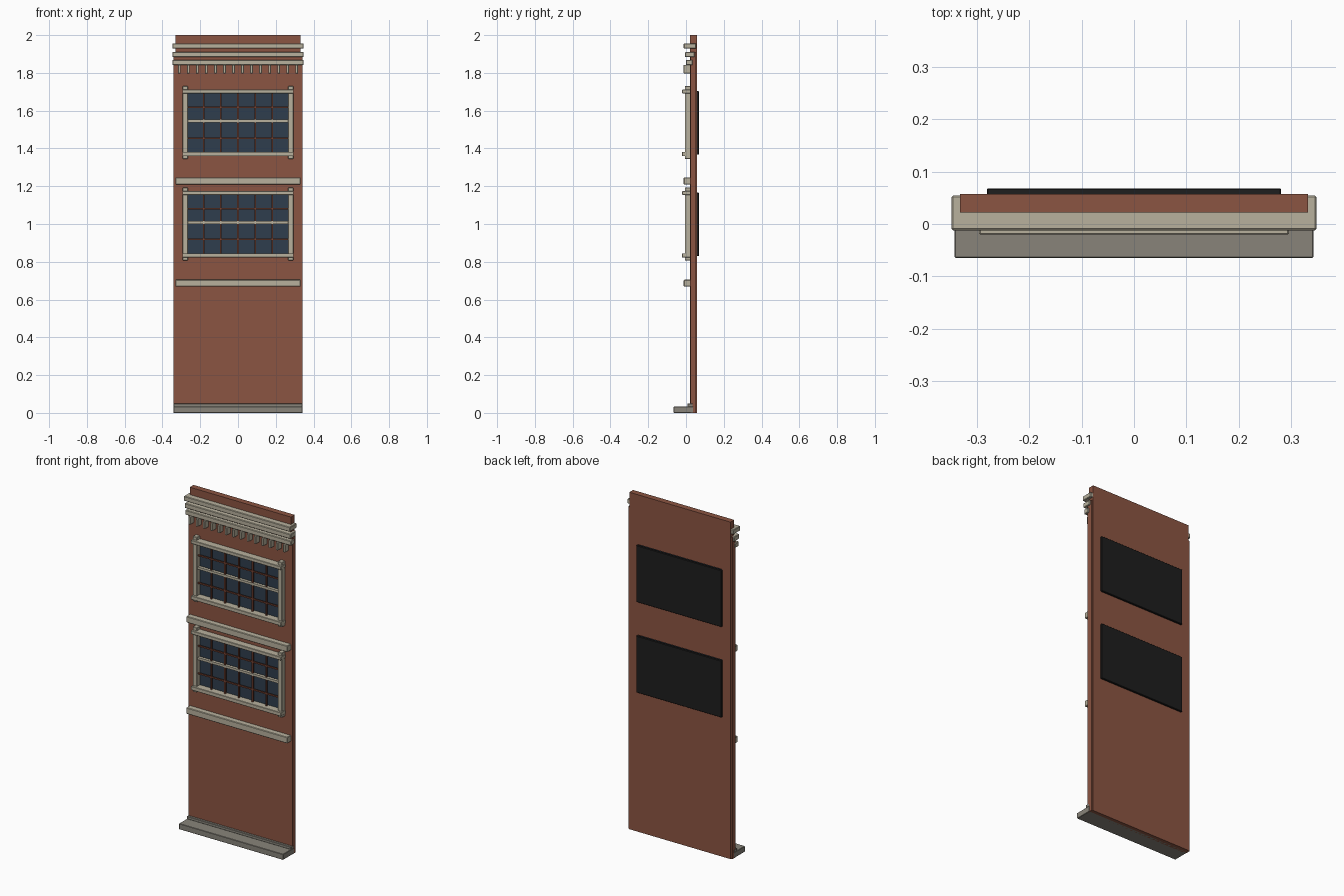
import bpy

if "Cube" in bpy.data.objects:
    bpy.data.objects.remove(bpy.data.objects["Cube"], do_unlink=True)


def material(name, r, g, b):
    m = bpy.data.materials.new(name)
    m.use_nodes = True
    m.diffuse_color = (r, g, b, 1)
    node = next(n for n in m.node_tree.nodes if n.type == "BSDF_PRINCIPLED")
    node.inputs["Base Color"].default_value = (r, g, b, 1)
    node.inputs["Roughness"].default_value = 0.8
    return m


BRICK = material("brick red", 0.26, 0.09, 0.054)
STONE = material("pale stone", 0.48, 0.44, 0.34)
PLINTH = material("grey stone", 0.246, 0.231, 0.195)
GLASS = material("dark blue glass", 0.028, 0.048, 0.074)
BLACK = material("black backing", 0.013, 0.013, 0.013)
MUNTIN = material("dark red paint", 0.18, 0.055, 0.032)


def box(name, mat, x, y, z, bevel=0.0):
    """Box from (low, high) ranges on each axis."""
    bpy.ops.mesh.primitive_cube_add(size=1, location=[sum(r) / 2 for r in (x, y, z)])
    ob = bpy.context.object
    ob.name = name
    ob.scale = [r[1] - r[0] for r in (x, y, z)]
    bpy.ops.object.transform_apply(location=False, rotation=False, scale=True)
    ob.data.materials.append(mat)
    if bevel:
        mod = ob.modifiers.new("soft edges", "BEVEL")
        mod.width = bevel
        mod.segments = 1
    return ob


def wide(half):
    return (-half, half)


WALL_X, WALL_Y = 0.332, (0.022, 0.057)
OPEN_X = 0.275
WINDOWS = {"lower": 0.808, "upper": 1.345}
OPENINGS = [(z + 0.025, z + 0.36) for z in WINDOWS.values()]

# Brick wall: solid bands between the openings, piers beside them
levels = [0.0] + [v for pair in OPENINGS for v in pair] + [2.0]
for i in range(0, len(levels), 2):
    box(f"wall_band_{i // 2}", BRICK, wide(WALL_X), WALL_Y, levels[i:i + 2])
for opening in OPENINGS:
    for side in ("left", "right"):
        x = (OPEN_X, WALL_X) if side == "left" else (-WALL_X, -OPEN_X)
        box(f"wall_pier_{side}", BRICK, x, WALL_Y, opening)

# Thin brick returns on both sides, below the cornice
for side, x in (("left", (WALL_X, 0.341)), ("right", (-0.341, -WALL_X))):
    box(f"wall_return_{side}", BRICK, x, (0.023, 0.053), (0.0, 1.91))

# Plinth with a low step behind
box("plinth", PLINTH, wide(0.342), (-0.065, 0.038), (0.0, 0.034), 0.002)
box("plinth_step", PLINTH, wide(0.342), (0.008, 0.036), (0.033, 0.05), 0.002)

# Horizontal string courses
for z in (0.668, 1.21):
    box("string_course", STONE, wide(WALL_X), (-0.012, 0.024), (z, z + 0.037), 0.003)

# Three-part cornice and dentils
for name, z, front, back in (("top", 1.928, -0.012, 0.054),
                             ("middle", 1.883, -0.005, 0.046),
                             ("bottom", 1.841, 0.0, 0.034)):
    box(f"cornice_{name}", STONE, wide(0.348), (front, back), (z, z + 0.028), 0.003)
for i in range(14):
    x = (i - 6.5) * 0.0478
    box("dentil", STONE, (x - 0.007, x + 0.007), (-0.012, 0.024), (1.797, 1.843), 0.002)

# Windows
for name, z in WINDOWS.items():
    def part(label, mat, x, y, low, high, bevel=0.0):
        box(f"{name}_window_{label}", mat, x, y, (z + low, z + high), bevel)

    part("stile_left", STONE, (0.266, 0.293), (-0.006, 0.024), 0, 0.385, 0.002)
    part("stile_right", STONE, (-0.293, -0.266), (-0.006, 0.024), 0, 0.385, 0.002)
    part("head", STONE, wide(0.295), (-0.02, 0.024), 0.346, 0.367, 0.002)
    part("sill", STONE, wide(0.295), (-0.02, 0.024), 0.014, 0.037, 0.002)
    part("meeting_rail", STONE, wide(0.267), (0.002, 0.02), 0.193, 0.207)
    part("glass", GLASS, wide(OPEN_X), (0.028, 0.034), 0.025, 0.36)
    part("backing", BLACK, wide(0.28), (0.055, 0.068), 0.022, 0.358, 0.002)
    for i in range(-2, 3):
        x = i * 0.0905
        part("upright_bar", MUNTIN, (x - 0.004, x + 0.004), (0.004, 0.014), 0.036, 0.348)
    for h in (0.11, 0.274):
        part("cross_bar", MUNTIN, wide(0.267), (0.005, 0.013), h - 0.004, h + 0.004)
